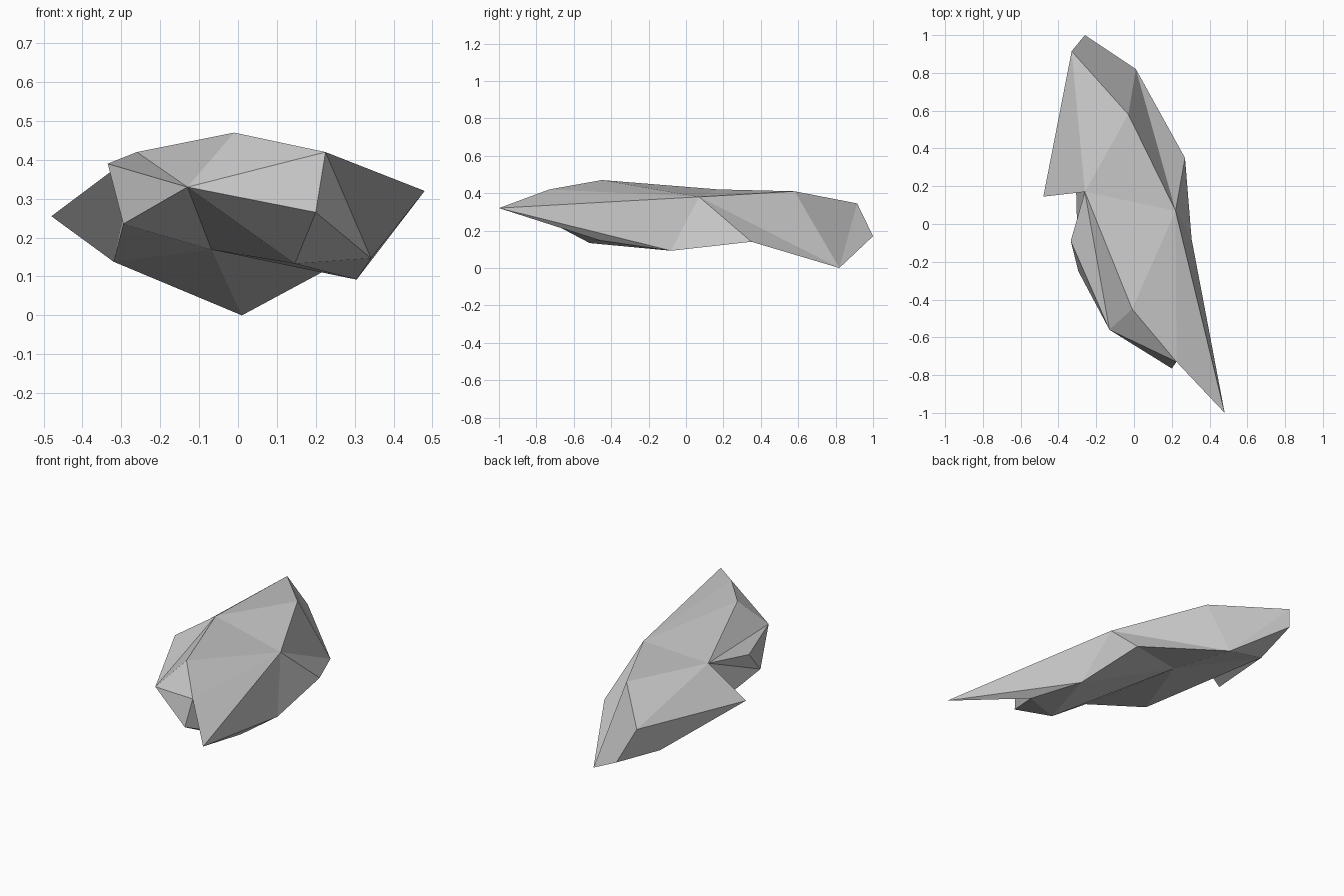
import bpy
import bmesh

# Remove the default object
default_cube = bpy.data.objects.get("Cube")
if default_cube:
    bpy.data.objects.remove(default_cube, do_unlink=True)


def make_material(name, color):
    material = bpy.data.materials.new(name)
    material.use_nodes = True
    material.diffuse_color = color
    shader = next(node for node in material.node_tree.nodes
                  if node.type == 'BSDF_PRINCIPLED')
    shader.inputs["Base Color"].default_value = color
    return material


stone_grey = make_material("stone_grey", (.6, .6, .6, 1))

# Corners of the faceted stone
corners = {
    # upper ridge
    "ridge_front": (-.01, -.45, .47),
    "ridge_left": (.22, .07, .38),
    "ridge_right": (-.26, .17, .42),
    "ridge_back": (-.03, .58, .41),
    # front end and its pointed tip
    "front_tip": (.48, -1, .32),
    "brow_left": (.225, -.73, .42),
    "brow_right": (-.13, -.56, .33),
    "chin": (.2, -.765, .265),
    # back end
    "tail_low": (-.26, 1, .17),
    "tail_high": (-.33, .915, .345),
    "heel": (.01, .82, 0),
    # flanks
    "right_wing": (-.48, .145, .255),
    "right_shoulder": (-.335, -.09, .39),
    "right_hip": (-.295, -.25, .235),
    "left_back": (.27, .35, .14),
    "left_hip": (.305, -.08, .092),
    # underside
    "belly_front": (.146, -.515, .133),
    "belly_left": (.342, -.46, .147),
    "belly_middle": (-.068, .256, .169),
    "belly_right": (-.32, .69, .138),
}

# Facets fan out from a hub corner along a rim of neighbouring corners
fans = [
    # right side of the top, all the way round
    ("ridge_right", "right_wing belly_right right_hip right_shoulder brow_right "
                    "ridge_front ridge_left ridge_back tail_high right_wing"),
    # left side of the top
    ("ridge_left", "ridge_front brow_left front_tip left_hip left_back heel ridge_back"),
    # front face
    ("brow_right", "ridge_front brow_left chin belly_front belly_middle "
                   "right_hip right_shoulder"),
    # below the front tip
    ("belly_left", "front_tip brow_left chin belly_front left_hip front_tip"),
    # underside
    ("belly_middle", "belly_front left_hip left_back heel belly_right right_hip"),
    # back end
    ("tail_low", "heel tail_high belly_right heel"),
    ("tail_high", "ridge_back heel"),
    ("tail_high", "right_wing belly_right"),
]

bm = bmesh.new()
verts = {name: bm.verts.new(position) for name, position in corners.items()}
for hub, rim in fans:
    names = rim.split()
    for first, second in zip(names, names[1:]):
        bm.faces.new((verts[hub], verts[first], verts[second]))
bmesh.ops.recalc_face_normals(bm, faces=bm.faces[:])

mesh = bpy.data.meshes.new("faceted_rock")
bm.to_mesh(mesh)
bm.free()
mesh.materials.append(stone_grey)
rock = bpy.data.objects.new("faceted_rock", mesh)
bpy.context.collection.objects.link(rock)
